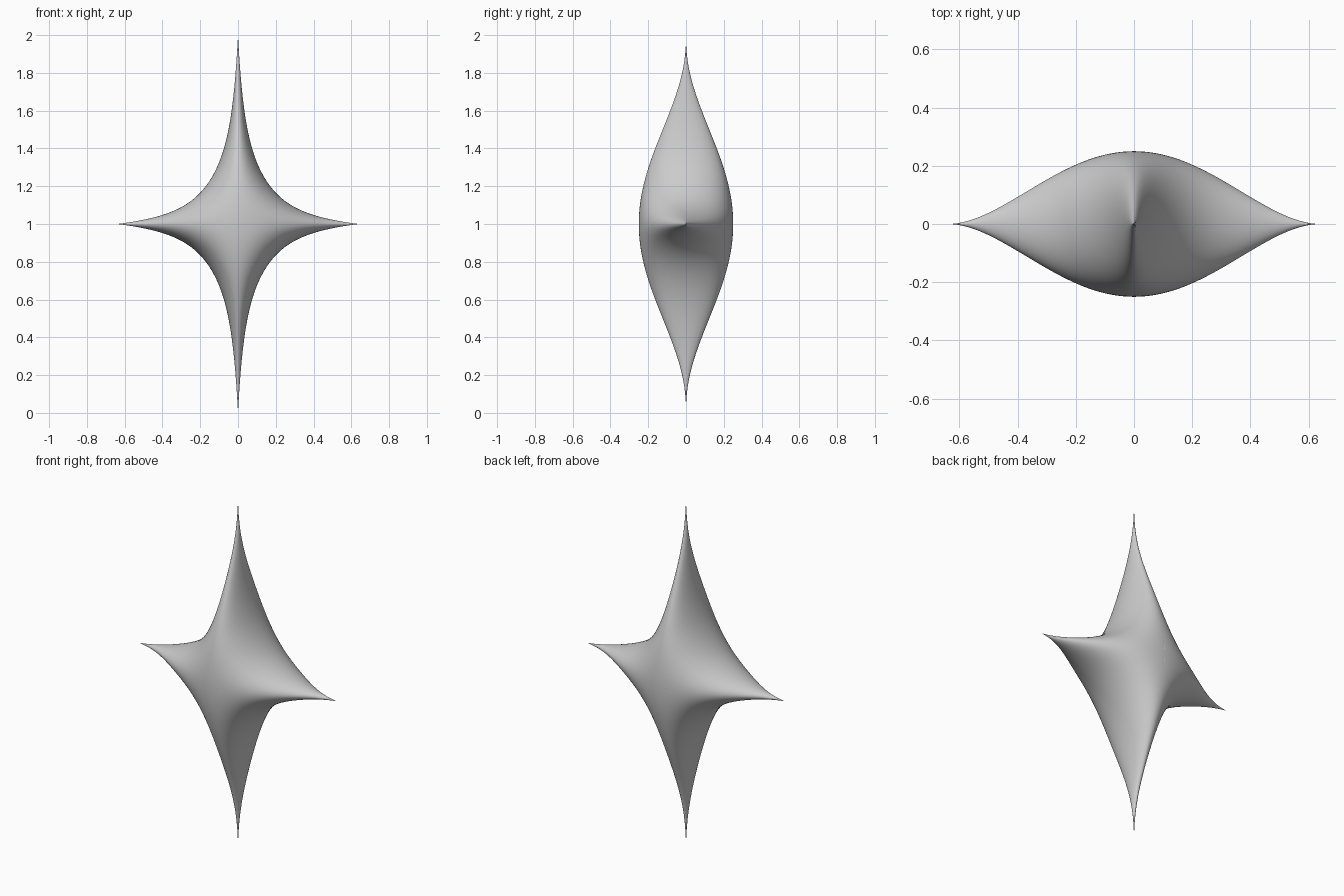
import bpy, bmesh
from math import sin, cos, pi, sqrt

if "Cube" in bpy.data.objects:
    bpy.data.objects.remove(bpy.data.objects["Cube"])

HALF_X, HALF_Y, HALF_Z = 0.64, 0.25, 1.0
PINCH = 0.08            # how slender the four arms are
N, RINGS = 24, 36       # rays per half quadrant, rings per side


def rim_radius(a):
    # distance from the middle to the star outline along a ray
    if a < 1e-9:
        return 1.0
    return (-PINCH + sqrt(PINCH ** 2 + 4 * a * PINCH)) / (2 * a)


def surface_point(t, s):
    # bell-shaped thickness along the arms, rounded across them
    c, d = cos(t), sin(t)
    a = abs(c * d)
    r = rim_radius(a) * s
    k = 2.0 * c * c + 2.45 * d * d
    bell = max(0.0, 1 - r * r) ** k
    e = 0.0 if a < 1e-9 else min(1.0, r * r * a / (PINCH * max(1e-9, 1 - r)))
    y = 0.0 if s >= 1 else HALF_Y * bell * sqrt(1 - e * e)
    return r * c * HALF_X, y, 1 + r * d * HALF_Z


# rays crowd towards the four arm axes
half = [pi / 4 * (i / N) ** 2.6 for i in range(N + 1)]
quadrant = half + [pi / 2 - t for t in half[-2:0:-1]]
angles = [q * pi / 2 + t for q in range(4) for t in quadrant]
count = len(angles)

bm = bmesh.new()
rim = [bm.verts.new(surface_point(t, 1.0)) for t in angles]

# front and back shells share the rim
for side in (-1, 1):
    prev = None
    centre = bm.verts.new((0, side * HALF_Y, 1))
    for j in range(1, RINGS + 1):
        if j == RINGS:
            ring = rim
        else:
            s = sin(pi / 2 * j / RINGS)
            ring = []
            for t in angles:
                x, y, z = surface_point(t, s)
                ring.append(bm.verts.new((x, side * y, z)))
        for i in range(count):
            n = (i + 1) % count
            if prev is None:
                bm.faces.new((centre, ring[i], ring[n]))
            else:
                bm.faces.new((prev[i], ring[i], ring[n], prev[n]))
        prev = ring

bmesh.ops.recalc_face_normals(bm, faces=bm.faces)
for f in bm.faces:
    f.smooth = True

mesh = bpy.data.meshes.new("four_point_star")
bm.to_mesh(mesh)
bm.free()
star = bpy.data.objects.new("four_point_star", mesh)
bpy.context.collection.objects.link(star)
